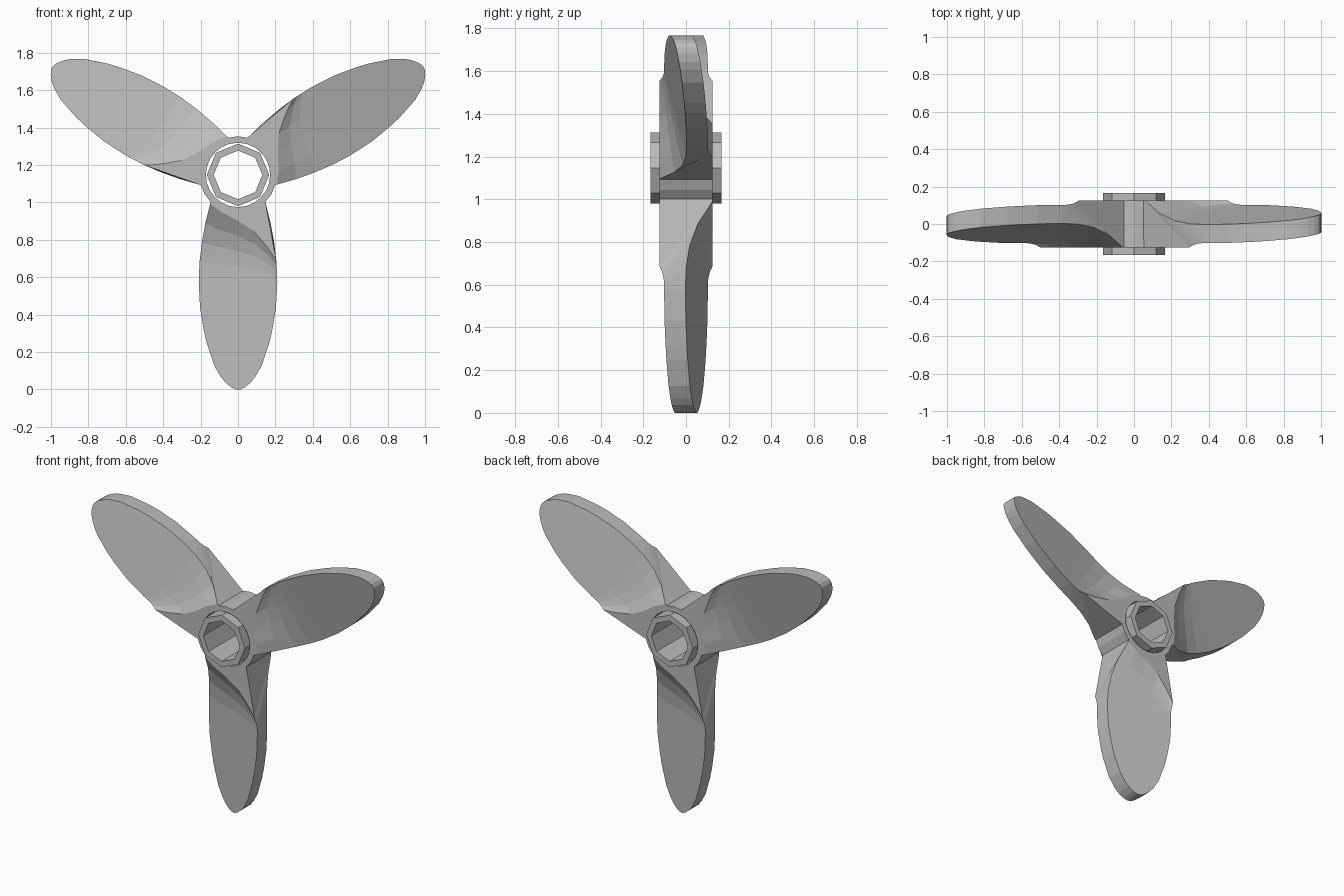
import bpy, bmesh, math
from mathutils import Matrix, Vector

if "Cube" in bpy.data.objects:
    bpy.data.objects.remove(bpy.data.objects["Cube"])

HUB_Z = 1.147
HALF = 0.125      # half depth of the hub and blade roots
TWIST_END = 0.57  # radius where the root blends into the flat pitched slab

metal = bpy.data.materials.new("grey_metal")
metal.use_nodes = True
GREY = (0.5, 0.5, 0.5, 1)
metal.diffuse_color = GREY
metal.node_tree.nodes["Principled BSDF"].inputs["Base Color"].default_value = GREY


def finish(name, bm):
    bmesh.ops.recalc_face_normals(bm, faces=bm.faces)
    mesh = bpy.data.meshes.new(name)
    bm.to_mesh(mesh)
    bm.free()
    mesh.materials.append(metal)
    obj = bpy.data.objects.new(name, mesh)
    bpy.context.collection.objects.link(obj)
    return obj


def interpolate(table, r):
    for (a, va), (b, vb) in zip(table, table[1:]):
        if r <= b:
            return va + (vb - va) * max(0, r - a) / (b - a)
    return table[-1][1]


# Hollow cylinder along y
def tube(name, outer, inner, half, sides):
    bm = bmesh.new()
    loops = []
    for radius, y in ((outer, -half), (outer, half), (inner, half), (inner, -half)):
        loops.append([bm.verts.new((radius * math.cos(i * math.tau / sides), y,
                                    HUB_Z + radius * math.sin(i * math.tau / sides)))
                      for i in range(sides)])
    for a, b in zip(loops, loops[1:] + loops[:1]):
        for i in range(sides):
            j = (i + 1) % sides
            bm.faces.new((a[i], a[j], b[j], b[i]))
    return finish(name, bm)


tube("hub_ring", 0.206, 0.172, HALF, 24)
tube("shaft_sleeve", 0.167, 0.13, 0.167, 8)

# Blade outline: radius, half width
WIDTH = [(0.14, 0.145), (0.3, 0.185), (0.45, 0.205), (0.57, 0.21), (0.71, 0.203),
         (0.83, 0.183), (0.9, 0.167), (1.02, 0.127), (1.08, 0.092), (1.11, 0.068),
         (1.135, 0.037), (1.147, 0.012)]
# Crease where the flat root turns into the twist: position across, radius
CREASE = [(-1, 0.155), (-0.55, 0.2), (0, 0.245), (0.45, 0.3), (0.7, 0.36),
          (0.87, 0.41), (1, 0.46)]
TWIST_STEPS = 4


# Points down one column of the front surface, as (x, y, radius)
def front_column(u, crease):
    x = u * WIDTH[0][1]
    points = [(x, -HALF, math.sqrt(0.2 ** 2 - x * x))]
    for i in range(TWIST_STEPS + 1):
        s = i / TWIST_STEPS
        r = crease + (TWIST_END - crease) * s
        x = u * interpolate(WIDTH, r)
        slab = -0.05 - 0.25 * x
        points.append((x, slab + (-HALF - slab) * (1 - s) ** 3, r))
    for r, w in WIDTH:
        if r > TWIST_END:
            points.append((u * w, -0.05 - 0.25 * u * w, r))
    return points


def blade(name, angle):
    bm = bmesh.new()
    turn = Matrix.Rotation(angle, 4, 'Y')
    columns = [front_column(u, c) for u, c in CREASE]
    grids = []
    # The back surface is the front one turned half way round the blade axis
    for side in (1, -1):
        grid = [[bm.verts.new(turn @ Vector((side * x, side * y, -r)) + Vector((0, 0, HUB_Z)))
                 for x, y, r in column] for column in columns]
        for a, b in zip(grid, grid[1:]):
            for i in range(len(a) - 1):
                bm.faces.new((a[i], a[i + 1], b[i + 1], b[i]))
        grids.append(grid)
    front, back = grids
    # Edge walls
    for a, b in ((front[0], back[-1]), (front[-1], back[0])):
        for i in range(len(a) - 1):
            bm.faces.new((a[i], a[i + 1], b[i + 1], b[i]))
    # Tip and root caps
    for row in (-1, 0):
        bm.faces.new([c[row] for c in front] + [c[row] for c in back])
    return finish(name, bm)


for label, degrees in (("lower", 0), ("left", -120), ("right", 120)):
    blade(label + "_blade", math.radians(degrees))
